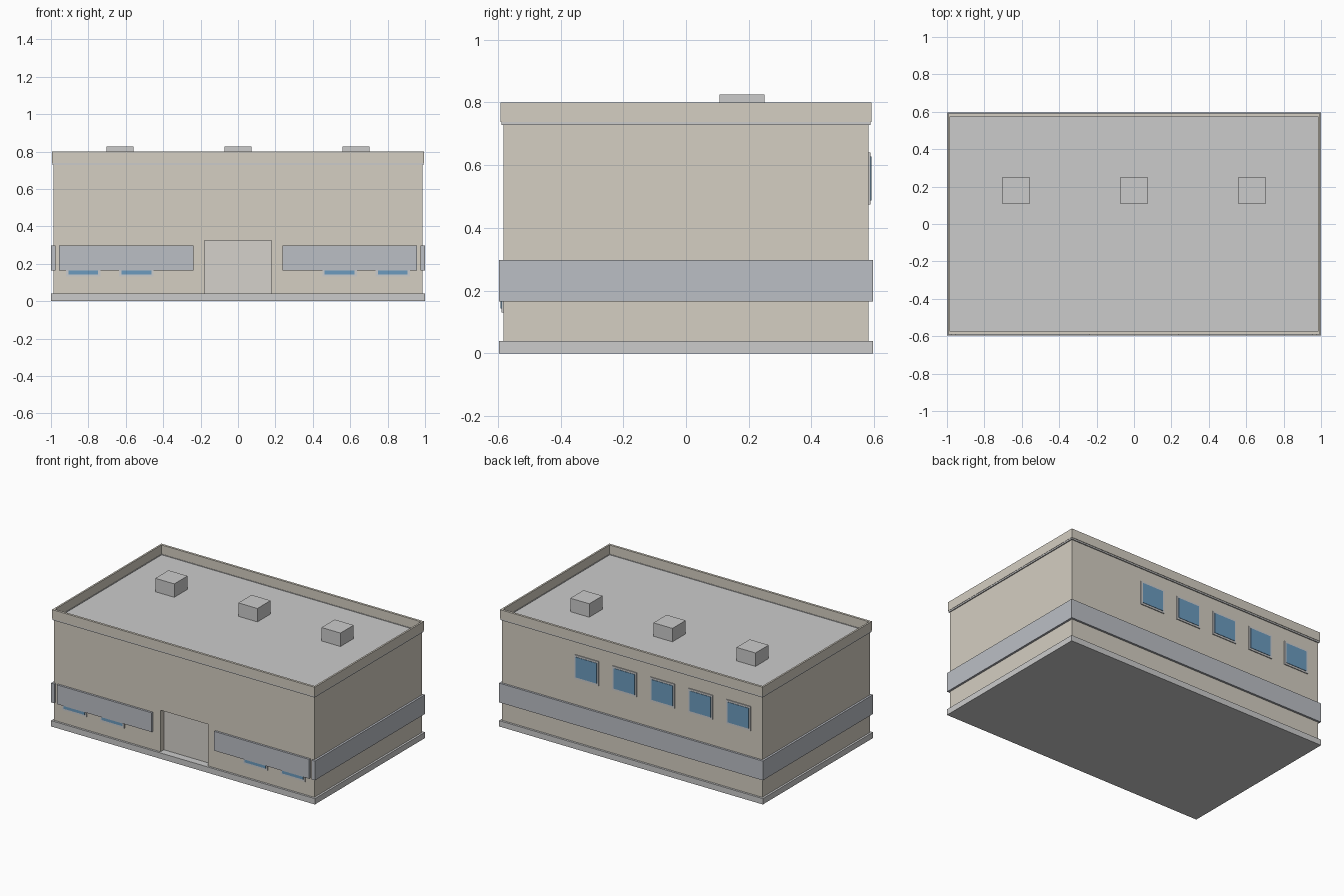
import bpy, bmesh

if "Cube" in bpy.data.objects:
    bpy.data.objects.remove(bpy.data.objects["Cube"])


def material(name, rgb):
    m = bpy.data.materials.new(name)
    m.diffuse_color = (*rgb, 1)
    m.use_nodes = True
    m.node_tree.nodes["Principled BSDF"].inputs["Base Color"].default_value = m.diffuse_color
    return m


WALL = material("beige_wall", (0.66, 0.62, 0.54))
BAND = material("cool_grey", (0.50, 0.52, 0.56))
GLASS = material("blue_glass", (0.15, 0.33, 0.52))
DOOR = material("pale_door", (0.66, 0.64, 0.60))


def finish(name, bm, mat):
    bmesh.ops.recalc_face_normals(bm, faces=bm.faces)
    me = bpy.data.meshes.new(name)
    bm.to_mesh(me)
    bm.free()
    if mat:
        me.materials.append(mat)
    ob = bpy.data.objects.new(name, me)
    bpy.context.collection.objects.link(ob)
    return ob


def box(name, x, y, z, mat=None):
    bm = bmesh.new()
    bmesh.ops.create_cube(bm, size=1)
    for v in bm.verts:
        v.co = [(r[0] + r[1]) / 2 + c * (r[1] - r[0]) for r, c in zip((x, y, z), v.co)]
    return finish(name, bm, mat)


def ring(name, outer, inner, z, mat=None):
    """Mitred rectangular ring: outer / inner half sizes, z range."""
    bm = bmesh.new()
    corners = ((-1, -1), (1, -1), (1, 1), (-1, 1))
    loops = [[bm.verts.new((sx * h[0], sy * h[1], zz)) for sx, sy in corners]
             for h, zz in ((outer, z[0]), (outer, z[1]), (inner, z[1]), (inner, z[0]))]
    for k in range(4):
        a, b = loops[k], loops[(k + 1) % 4]
        for i in range(4):
            j = (i + 1) % 4
            bm.faces.new((a[i], a[j], b[j], b[i]))
    return finish(name, bm, mat)


def window(name, x, z, side):
    """Slim frame with slightly proud glass; side is -1 front, +1 back."""
    w, h, b = 0.0925, 0.0825, 0.013
    for part, inset, depth, mat in (("frame", 0, 0.588, None), ("glass", b, 0.591, GLASS)):
        ys = sorted((side * 0.575, side * depth))
        box(f"{name}_{part}", (x - w + inset, x + w - inset), ys,
            (z - h + inset, z + h - inset), mat)


BX, BY = 0.986, 0.582    # wall half sizes
OX, OY = 1.0, 0.596      # outermost half sizes

# Main body with a recessed doorway
body = box("walls", (-BX, BX), (-BY, BY), (0.02, 0.728), WALL)
cutter = box("doorway_cutter", (-0.18, 0.18), (-0.7, -BY + 0.04), (0.04, 0.325), WALL)
cutter.hide_render = True
mod = body.modifiers.new("doorway", "BOOLEAN")
mod.operation, mod.solver, mod.object = "DIFFERENCE", "EXACT", cutter
bpy.context.view_layer.objects.active = body
bpy.ops.object.modifier_apply(modifier="doorway")
bpy.data.objects.remove(cutter)
box("door", (-0.18, 0.18), (-BY + 0.037, -BY + 0.06), (0.04, 0.325), DOOR)

# Plinth, roof deck and parapet
box("plinth", (-OX, OX), (-OY, OY), (0, 0.04))
box("roof_deck", (-0.983, 0.983), (-0.576, 0.576), (0.722, 0.734))
ring("parapet_drip_strip", (0.993, 0.589), (0.98, 0.574), (0.728, 0.738))
ring("parapet", (0.995, 0.592), (0.983, 0.576), (0.738, 0.8), WALL)

# Cladding band: sides, back, and two front panels
BZ = (0.165, 0.297)
for s, side in ((-1, "left"), (1, "right")):
    box(f"{side}_band", sorted((s * 0.975, s * OX)), (-OY, OY), BZ, BAND)
    box(f"{side}_front_panel", sorted((s * 0.237, s * 0.956)), (-OY, -0.57), BZ, BAND)
    for i, x in enumerate((0.543, 0.828)):
        window(f"{side}_front_window_{i}", s * x, 0.213, -1)
box("back_band", (-0.99, 0.99), (0.57, OY), BZ, BAND)

# Row of back windows
for i in range(5):
    window(f"back_window_{i}", 0.343 - 0.288 * i, 0.5575, 1)

# Roof vents
for i, x in enumerate((-0.63, 0, 0.63)):
    box(f"roof_vent_{i}", (x - 0.072, x + 0.072), (0.107, 0.25), (0.73, 0.826))
